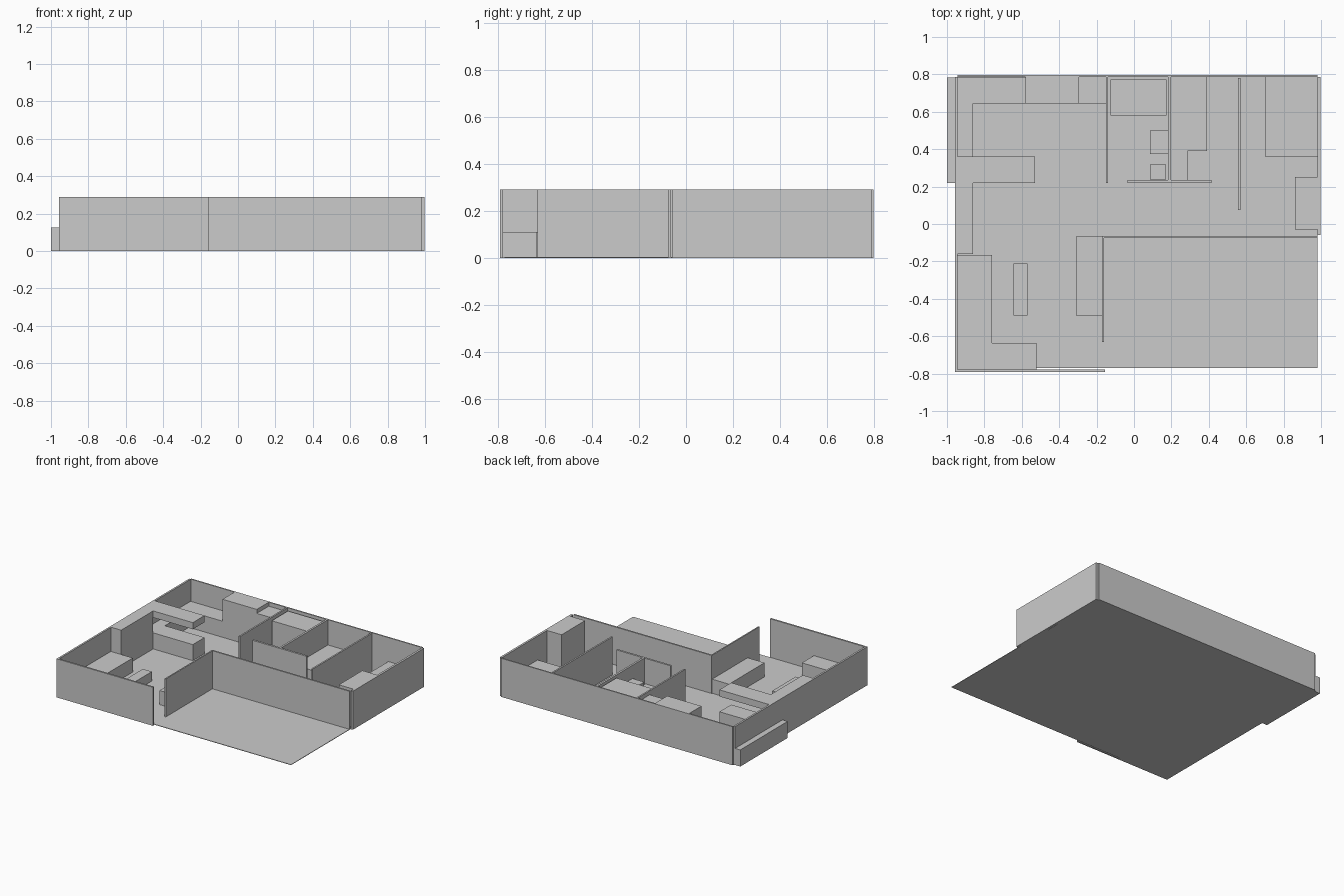
import bpy, bmesh

H = 0.29        # wall height
F = 0.004       # floor slab thickness


def prism(name, pts, z0, z1):
    """Extrude a plan outline (counter-clockwise) from z0 to z1."""
    bm = bmesh.new()
    face = bm.faces.new([bm.verts.new((x, y, z0)) for x, y in pts])
    ext = bmesh.ops.extrude_face_region(bm, geom=[face])
    top = [v for v in ext["geom"] if isinstance(v, bmesh.types.BMVert)]
    bmesh.ops.translate(bm, verts=top, vec=(0, 0, z1 - z0))
    bmesh.ops.recalc_face_normals(bm, faces=bm.faces)
    me = bpy.data.meshes.new(name)
    bm.to_mesh(me)
    bm.free()
    ob = bpy.data.objects.new(name, me)
    bpy.context.collection.objects.link(ob)
    return ob


def box(name, x0, x1, y0, y1, z1, z0=0.0):
    return prism(name, [(x0, y0), (x1, y0), (x1, y1), (x0, y1)], z0, z1)


# floor slab
box("floor", -0.945, 0.98, -0.77, 0.787, F)

# outer and inner walls
walls = {
    "back_wall": (-0.945, 0.98, 0.787, 0.797),
    "left_wall": (-0.957, -0.943, -0.79, 0.787),
    "right_wall": (0.982, 0.998, -0.06, 0.787),
    "front_wall": (-0.957, -0.155, -0.79, -0.777),
    "terrace_wall": (-0.17, 0.98, -0.075, -0.063),
    "living_side_wall": (-0.17, -0.16, -0.63, -0.063),
    "kitchen_wall": (-0.15, -0.138, 0.22, 0.787),
    "bathroom_wall": (0.182, 0.197, 0.235, 0.787),
    "corridor_wall": (-0.035, 0.415, 0.22, 0.235),
    "bedroom_wall": (0.557, 0.569, 0.075, 0.78),
}
for name, (x0, x1, y0, y1) in walls.items():
    box(name, x0, x1, y0, y1, H)

# kitchen: U-shaped counter, low cabinet, tall cabinets, hanging cabinet
prism("kitchen_counter", [(-1, 0.22), (-0.53, 0.22), (-0.53, 0.36), (-0.86, 0.36),
                          (-0.86, 0.645), (-0.58, 0.645), (-0.58, 0.783), (-1, 0.783)], 0, 0.125)
box("corner_cabinet", -0.295, -0.15, 0.645, 0.787, 0.26)
box("tall_kitchen_cabinet", -0.58, -0.295, 0.645, 0.787, H)
box("hall_cupboard", -0.945, -0.86, -0.16, 0.22, H)
box("hanging_cabinet", -0.945, -0.53, 0.22, 0.36, H, 0.24)

# living room: corner sofa, coffee table, sideboard
prism("corner_sofa", [(-0.943, -0.777), (-0.52, -0.777), (-0.52, -0.635), (-0.76, -0.635),
                      (-0.76, -0.165), (-0.943, -0.165)], 0, 0.11)
box("coffee_table", -0.645, -0.57, -0.49, -0.21, 0.075)
box("sideboard", -0.31, -0.17, -0.49, -0.068, 0.11)

# bathroom: shower cubicle, washer, toilet
box("shower_cubicle", -0.125, 0.173, 0.58, 0.772, 0.275)
box("washer", 0.085, 0.182, 0.375, 0.50, 0.19)
box("toilet", 0.085, 0.172, 0.237, 0.318, 0.10)

# bedrooms: beds, nightstand, wardrobe
box("small_bed", 0.197, 0.39, 0.39, 0.787, 0.10)
box("nightstand", 0.197, 0.285, 0.235, 0.39, 0.10)
box("large_bed", 0.70, 0.982, 0.36, 0.787, 0.11)
box("wardrobe", 0.86, 0.982, -0.03, 0.25, H)
